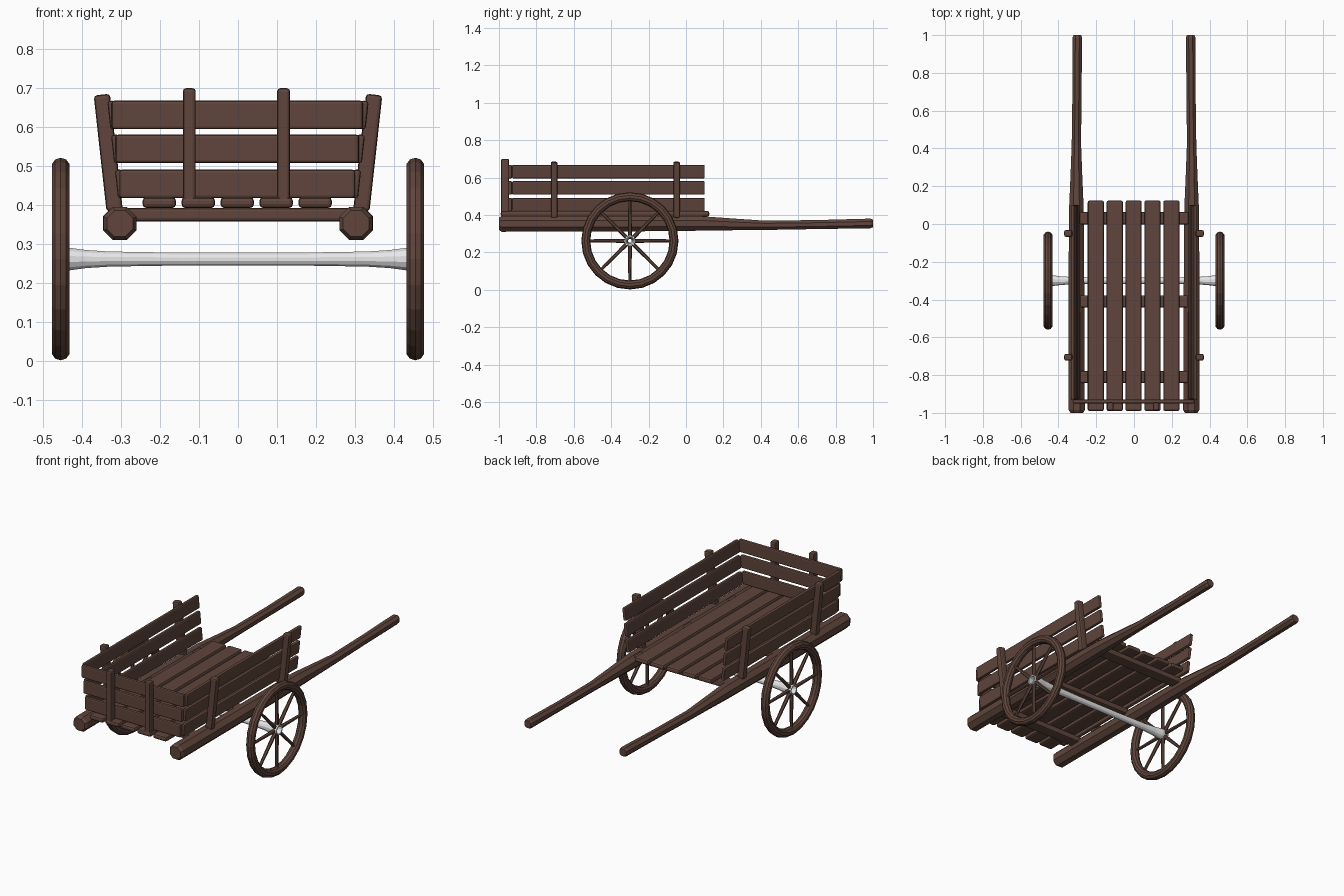
import bpy, bmesh, math
from mathutils import Matrix, Vector

if "Cube" in bpy.data.objects:
    bpy.data.objects.remove(bpy.data.objects["Cube"])


def material(name, rgb):
    m = bpy.data.materials.new(name)
    m.diffuse_color = (*rgb, 1)
    m.use_nodes = True
    m.node_tree.nodes["Principled BSDF"].inputs["Base Color"].default_value = m.diffuse_color
    return m


WOOD = material("brown wood", (0.115, 0.060, 0.045))
METAL = material("pale grey metal", (0.8, 0.8, 0.8))


def finish(name, bm, mat):
    bmesh.ops.recalc_face_normals(bm, faces=bm.faces)
    me = bpy.data.meshes.new(name)
    bm.to_mesh(me)
    bm.free()
    me.materials.append(mat)
    ob = bpy.data.objects.new(name, me)
    bpy.context.collection.objects.link(ob)
    return ob


def plank(name, center, size, tilt=0.0, bevel=0.008):
    """Rounded board, tilted about the y axis."""
    bm = bmesh.new()
    bmesh.ops.create_cube(bm, size=1)
    bmesh.ops.scale(bm, vec=size, verts=bm.verts)
    bmesh.ops.bevel(bm, geom=bm.edges[:], offset=bevel, segments=2,
                    profile=0.5, affect='EDGES')
    bmesh.ops.transform(bm, verts=bm.verts, matrix=Matrix.Translation(center)
                        @ Matrix.Rotation(tilt, 4, 'Y'))
    return finish(name, bm, WOOD)


def loft(name, stations, axis, sides, mat, caps=True):
    """Round bar through stations of (position, side offset, z, radius)."""
    bm = bmesh.new()
    rings = []
    for p, s, z, r in stations:
        ring = []
        for i in range(sides):
            a = 2 * math.pi * (i + 0.5) / sides
            u, v = s + r * math.cos(a), z + r * math.sin(a)
            ring.append(bm.verts.new((u, p, v) if axis == 'Y' else (p, u, v)))
        rings.append(ring)
    for a, b in zip(rings, rings[1:]):
        for i in range(sides):
            j = (i + 1) % sides
            bm.faces.new((a[i], a[j], b[j], b[i]))
    if caps:
        bm.faces.new(rings[0])
        bm.faces.new(rings[-1])
    return finish(name, bm, mat)


# Long shafts with slimmer handles
for sx, side in ((-1, "left"), (1, "right")):
    loft(side + "_shaft", [
        (-1.0, sx * 0.303, 0.353, 0.036), (-0.985, sx * 0.303, 0.353, 0.046),
        (-0.3, sx * 0.305, 0.354, 0.045), (0.08, sx * 0.305, 0.355, 0.042),
        (0.25, sx * 0.305, 0.350, 0.034), (0.42, sx * 0.305, 0.345, 0.027),
        (0.7, sx * 0.302, 0.349, 0.026), (0.985, sx * 0.300, 0.355, 0.028),
        (1.0, sx * 0.300, 0.355, 0.022)], 'Y', 8, WOOD)

# Cross beams under the floor
for i, y in enumerate((-0.81, -0.41, 0.03)):
    plank(f"cross_beam_{i + 1}", (0, y, 0.376), (0.58, 0.065, 0.034))

# Floor planks
for i in range(5):
    plank(f"floor_plank_{i + 1}", (-0.202 + 0.1 * i, -0.433, 0.407),
          (0.086, 1.115, 0.028), 0, 0.010)

# Side walls: leaning boards and posts
LEAN = 0.11
LEVELS = (0.455, 0.545, 0.632)
for sx, side in ((-1, "left"), (1, "right")):
    for i, z in enumerate(LEVELS):
        plank(f"{side}_side_board_{i + 1}",
              (sx * (0.302 + LEAN * (z - 0.455)), -0.415, z),
              (0.020, 1.03, 0.073), sx * LEAN, 0.007)
    for i, y in enumerate((-0.705, -0.05)):
        plank(f"{side}_side_post_{i + 1}", (sx * 0.333, y, 0.535),
              (0.042, 0.036, 0.30), sx * LEAN, 0.009)

# Tailgate boards and posts
for i, (z, length) in enumerate(zip(LEVELS, (0.605, 0.625, 0.645))):
    plank(f"tailgate_board_{i + 1}", (-0.002, -0.940, z),
          (length, 0.020, 0.073), 0, 0.007)
for x, side in ((-0.125, "left"), (0.117, "right")):
    plank(side + "_tailgate_post", (x, -0.967, 0.553),
          (0.033, 0.042, 0.295), 0, 0.008)

# Wheels: rim and six spokes
CY, CZ, WX = -0.30, 0.262, 0.455
for sx, side in ((-1, "left"), (1, "right")):
    bm = bmesh.new()
    major, minor, R, r = 24, 10, 0.236, 0.024
    rings = []
    for i in range(major):
        a = 2 * math.pi * i / major
        ring = []
        for j in range(minor):
            b = 2 * math.pi * j / minor
            d = R + r * math.cos(b)
            ring.append(bm.verts.new((sx * WX + r * math.sin(b),
                                      CY + d * math.sin(a), CZ + d * math.cos(a))))
        rings.append(ring)
    for i in range(major):
        a, b = rings[i], rings[(i + 1) % major]
        for j in range(minor):
            k = (j + 1) % minor
            bm.faces.new((a[j], a[k], b[k], b[j]))
    finish(side + "_wheel_rim", bm, WOOD)

    bm = bmesh.new()
    for i in range(8):
        m = (Matrix.Translation((sx * WX, CY, CZ))
             @ Matrix.Rotation(2 * math.pi * i / 8, 4, 'X')
             @ Matrix.Translation((0, 0, 0.124)))
        bmesh.ops.create_cone(bm, cap_ends=True, segments=6, radius1=0.011,
                              radius2=0.008, depth=0.20, matrix=m)
    finish(side + "_wheel_spokes", bm, WOOD)

# Axle: open tube flaring into the hubs
ends = [(0.472, 0.029), (0.432, 0.030), (0.39, 0.024), (0.33, 0.020), (0.15, 0.017)]
stations = [(-x, CY, CZ, r) for x, r in ends] + [(x, CY, CZ, r) for x, r in ends[::-1]]
axle = loft("axle", stations, 'X', 12, METAL, caps=False)
solid = axle.modifiers.new("wall", 'SOLIDIFY')
solid.thickness = 0.007
solid.offset = -1
